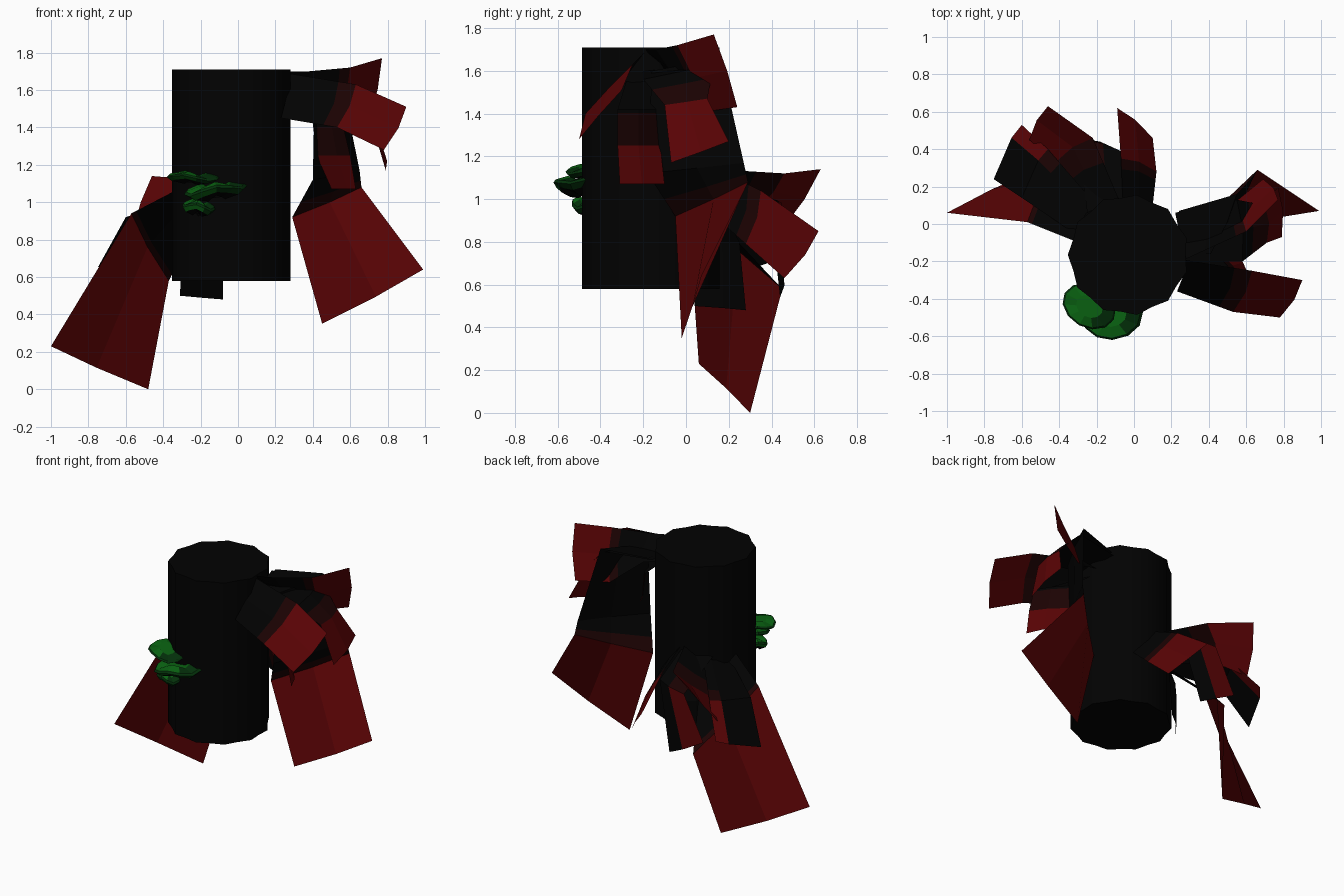
import bpy, bmesh, math
from mathutils import Vector, Matrix

cube = bpy.data.objects.get("Cube")
if cube:
    bpy.data.objects.remove(cube)


def material(name, rgb):
    mat = bpy.data.materials.new(name)
    mat.use_nodes = True
    color = (*rgb, 1)
    mat.diffuse_color = color
    shader = mat.node_tree.nodes["Principled BSDF"]
    shader.inputs["Base Color"].default_value = color
    shader.inputs["Roughness"].default_value = 0.9
    return mat


black = material("charred black", (.0006, .0006, .0006))
brown = material("dark maroon", (.011, .0007, .0007))
red = material("deep red", (.1, .001, .0015))
green = material("bright green", (.003, .125, .006))
dark_green = material("dark green", (.001, .03, .003))

AXIS = Vector((-.03, -.165, 0))


def finish(bm, name, mats, smooth=False):
    mesh = bpy.data.meshes.new(name)
    bm.to_mesh(mesh)
    bm.free()
    for mat in mats:
        mesh.materials.append(mat)
    obj = bpy.data.objects.new(name, mesh)
    bpy.context.collection.objects.link(obj)
    if smooth:
        bpy.ops.object.select_all(action="DESELECT")
        obj.select_set(True)
        bpy.context.view_layer.objects.active = obj
        bpy.ops.object.shade_smooth_by_angle(angle=math.radians(60))
    return obj


# Trunk: a fluted column with flat ends
def build_trunk():
    bm = bmesh.new()
    sides = 22
    rings = []
    for z in (.58, 1.71):
        ring = []
        for i in range(sides):
            radius = .324 if i % 2 else .306
            angle = math.tau * i / sides
            offset = Vector((math.cos(angle) * radius, math.sin(angle) * radius, z))
            ring.append(bm.verts.new(AXIS + offset))
        rings.append(ring)
    low, high = rings
    for i in range(sides):
        j = (i + 1) % sides
        bm.faces.new((low[i], low[j], high[j], high[i]))
    bm.faces.new(high)
    bm.faces.new(low[::-1])
    finish(bm, "trunk", [black], smooth=True)


# Leaf: a creased sheet through pairs of edge points, red beyond its last bend
def leaf(name, rows, band=.25, plain=False, black_side=False, crease=.5):
    rows = [(Vector(a), Vector(b)) for a, b in rows]
    before, bend = rows[-3], rows[-2]
    extra = tuple(p.lerp(q, 1 - band) for p, q in zip(before, bend))
    rows.insert(len(rows) - 2, extra)
    bm = bmesh.new()
    grid = []
    for a, b in rows:
        middle = a.lerp(b, crease)
        outward = middle - AXIS
        outward.z = 0
        middle += outward.normalized() * .018
        grid.append([bm.verts.new(p) for p in (a, middle, b)])
    last = len(grid) - 2
    for i in range(last + 1):
        for j in range(2):
            face = bm.faces.new((grid[i][j], grid[i][j + 1],
                                 grid[i + 1][j + 1], grid[i + 1][j]))
            if plain or (black_side and j == 0):
                continue
            face.material_index = 2 if i == last else 1 if i == last - 1 else 0
    finish(bm, name, [black, brown, red])


# Shelf fungus: a shallow tilted cap, half bright and half dark
def shelf(name, center, size, tilt, turn):
    bm = bmesh.new()
    sides = 12
    profile = ((.3, -.9), (.8, -.5), (1, .1), (.93, .45), (.5, .9))
    move = (Matrix.Translation(center) @ Matrix.Rotation(turn, 4, "Z")
            @ Matrix.Rotation(tilt, 4, "Y") @ Matrix.Diagonal((*size, 1)))
    rings = []
    for radius, height in profile:
        ring = []
        for i in range(sides):
            angle = math.tau * i / sides
            wave = height + .35 * math.sin(angle * 3)
            point = Vector((math.cos(angle) * radius, math.sin(angle) * radius, wave))
            ring.append(bm.verts.new(move @ point))
        rings.append(ring)
    for k in range(len(rings) - 1):
        for i in range(sides):
            j = (i + 1) % sides
            face = bm.faces.new((rings[k][i], rings[k][j],
                                 rings[k + 1][j], rings[k + 1][i]))
            bright = face.calc_center_median().x < center[0] + .03
            face.material_index = 0 if bright and k in (1, 3) else 1
            if k == 0:
                face.material_index = 2
    bm.faces.new(rings[-1]).material_index = 0
    bm.faces.new(rings[0][::-1]).material_index = 2
    finish(bm, name, [green, dark_green, black])


build_trunk()

# Upper cluster on the left side
leaf("upper_front_leaf", [
    ((.26, -.19, 1.69), (.23, -.36, 1.45)),
    ((.63, -.25, 1.63), (.53, -.47, 1.4)),
    ((.9, -.3, 1.51), (.78, -.5, 1.28))])
leaf("upper_back_leaf", [
    ((.25, -.2, 1.7), (.22, -.06, 1.58)),
    ((.38, -.14, 1.7), (.36, -.04, 1.54)),
    ((.6, -.04, 1.72), (.52, .1, 1.41)),
    ((.77, .13, 1.77), (.69, .24, 1.43))])
leaf("upper_side_leaf", [
    ((.24, -.2, 1.6), (.22, .06, 1.63)),
    ((.58, -.2, 1.56), (.55, .13, 1.63)),
    ((.71, -.1, 1.44), (.7, .1, 1.47)),
    ((.79, -.07, 1.17), (.77, .2, 1.27))], band=.6)
leaf("small_side_leaf", [
    ((.27, -.28, 1.55), (.25, -.1, 1.55)),
    ((.56, -.32, 1.42), (.4, -.12, 1.42)),
    ((.6, -.32, 1.25), (.42, -.12, 1.25)),
    ((.63, -.31, 1.07), (.5, -.1, 1.07))], band=.9)
leaf("long_side_leaf", [
    ((.24, .07, 1.64), (.26, -.14, 1.6)),
    ((.55, .16, 1.66), (.41, -.16, 1.6)),
    ((.65, .27, 1.17), (.4, -.18, 1.12)),
    ((.66, .29, 1.08), (.29, -.05, .92)),
    ((.99, .07, .64), (.45, -.02, .35))], band=.4)

# Lower cluster on the right and back
leaf("long_right_leaf", [
    ((-.32, -.09, 1.07), (-.2, .13, .92)),
    ((-.57, .01, .94), (-.37, .45, .58)),
    ((-1, .06, .23), (-.48, .3, 0))], band=.1)
leaf("hanging_back_leaf", [
    ((-.26, .02, 1.02), (-.08, .13, 1.02)),
    ((-.3, .06, .8), (-.08, .25, .8)),
    ((-.31, .04, .5), (-.08, .28, .48))], plain=True)
leaf("back_leaf", [
    ((-.06, .12, 1.15), (.1, .1, .95)),
    ((-.07, .35, 1.04), (.12, .28, .79)),
    ((-.09, .62, .85), (.1, .46, .63))])
leaf("middle_back_leaf", [
    ((-.06, .12, 1.12), (-.25, .06, 1.08)),
    ((-.07, .39, 1), (-.3, .45, .98)),
    ((-.18, .44, .54), (-.45, .45, .68))], band=.4, black_side=True, crease=.4)
leaf("raised_back_leaf", [
    ((-.08, .13, 1.14), (-.27, .05, 1.02)),
    ((-.22, .46, 1.12), (-.42, .33, .95)),
    ((-.46, .63, 1.14), (-.56, .45, .86))], band=.4)
leaf("right_back_leaf", [
    ((-.32, -.05, 1.02), (-.2, .1, 1.08)),
    ((-.6, .14, .92), (-.46, .4, .96)),
    ((-.75, .24, .65), (-.6, .53, .76))], black_side=True, crease=.72)

# Shelf fungi on the front
shelf("upper_fungus", (-.24, -.44, 1.13), (.15, .115, .028), .08, -.5)
shelf("middle_fungus", (-.12, -.48, 1.06), (.17, .14, .04), -.14, .05)
shelf("lower_fungus", (-.21, -.46, .97), (.09, .075, .036), .15, -.2)
